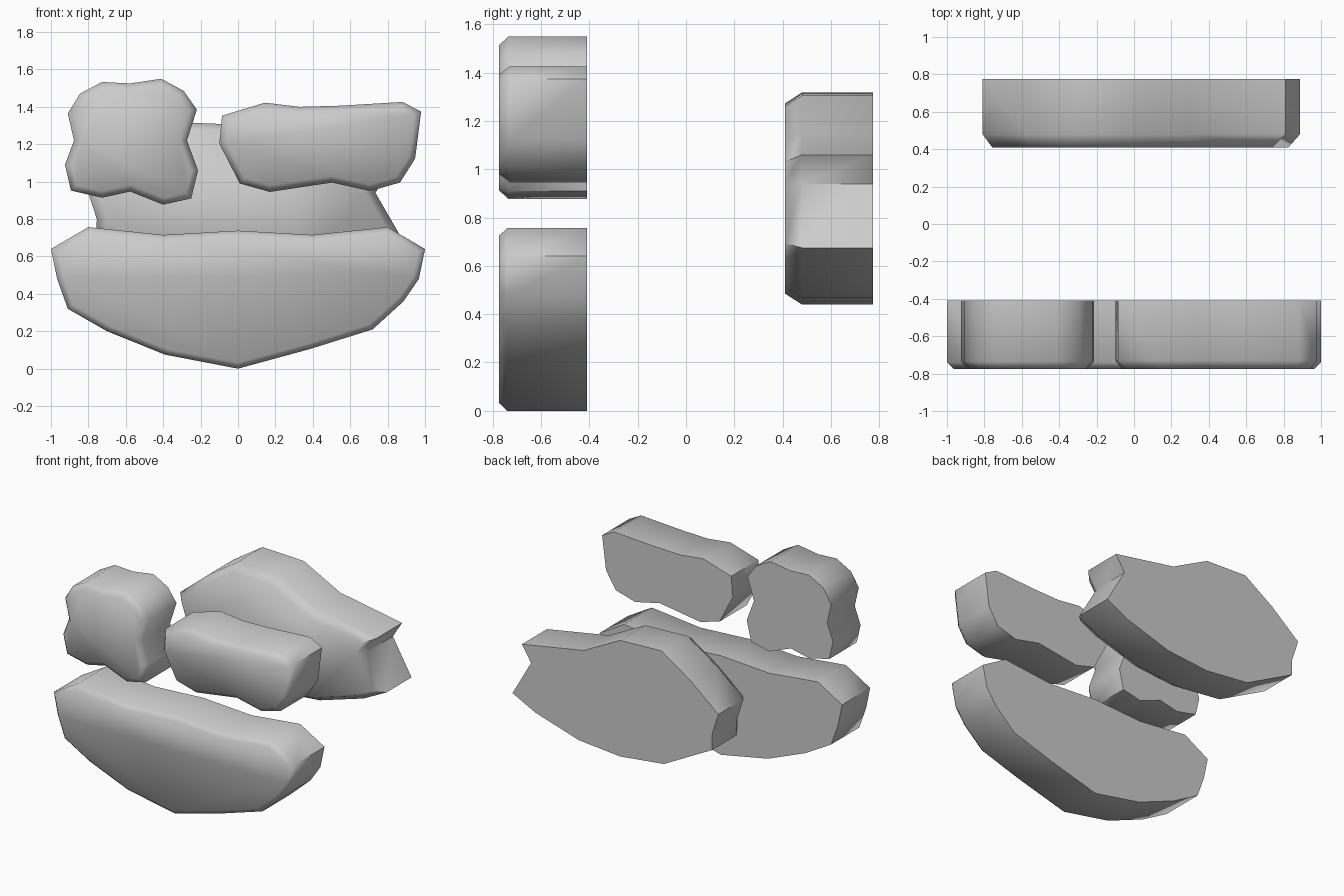
import bpy, bmesh, math
from mathutils import Vector

if "Cube" in bpy.data.objects:
    bpy.data.objects.remove(bpy.data.objects["Cube"])


def inset_loop(pts, d):
    """Move a closed outline inward by d with mitred corners."""
    n = len(pts)
    vs = [Vector(p) for p in pts]
    area = sum(vs[i].x * vs[(i + 1) % n].y - vs[(i + 1) % n].x * vs[i].y for i in range(n))
    sgn = 1 if area > 0 else -1
    out = []
    for i in range(n):
        e1 = (vs[i] - vs[i - 1]).normalized()
        e2 = (vs[(i + 1) % n] - vs[i]).normalized()
        n1 = Vector((-e1.y, e1.x)) * sgn
        n2 = Vector((-e2.y, e2.x)) * sgn
        m = (n1 + n2).normalized()
        out.append(vs[i] + m * d / max(0.6, m.dot(n1)))
    return out


def slab(name, pts, y_front, y_back, inset, depth):
    """Extruded outline with a chamfered front rim and a flat back."""
    bm = bmesh.new()
    rings = []
    for loop, y in ((pts, y_back), (pts, y_front + depth), (inset_loop(pts, inset), y_front)):
        rings.append([bm.verts.new((p[0], y, p[1])) for p in loop])
    n = len(pts)
    for a, b in zip(rings, rings[1:]):
        for i in range(n):
            j = (i + 1) % n
            bm.faces.new((a[i], a[j], b[j], b[i]))
    bm.faces.new(rings[0])
    bm.faces.new(rings[-1])
    bmesh.ops.recalc_face_normals(bm, faces=bm.faces)
    me = bpy.data.meshes.new(name)
    bm.to_mesh(me)
    bm.free()
    ob = bpy.data.objects.new(name, me)
    bpy.context.collection.objects.link(ob)
    bpy.ops.object.select_all(action='DESELECT')
    ob.select_set(True)
    bpy.context.view_layer.objects.active = ob
    bpy.ops.object.shade_smooth_by_angle(angle=math.radians(60))
    return ob


# Wide bowl-shaped slab at the front bottom
bowl = [(-1, .64), (-.80, .757), (-.40, .715), (0, .738), (.40, .715), (.80, .757),
        (1, .64), (.967, .48), (.885, .36), (.72, .21), (.385, .105), (0, 0),
        (-.39, .075), (-.70, .20), (-.91, .32), (-.967, .48)]
slab("front_lower_slab", bowl, -.775, -.41, .032, .035)

# Lobed block, upper left
lobed = [(-.845, 1.47), (-.727, 1.533), (-.577, 1.525), (-.41, 1.55), (-.29, 1.485),
         (-.22, 1.385), (-.273, 1.22), (-.214, 1.06), (-.25, .91), (-.40, .877),
         (-.577, .947), (-.727, .914), (-.893, .952), (-.925, 1.09), (-.877, 1.22),
         (-.91, 1.364)]
slab("front_upper_left_block", lobed, -.775, -.41, .035, .04)

# Long block, upper right
long_block = [(-.085, 1.353), (.144, 1.422), (.33, 1.40), (.545, 1.406), (.88, 1.426),
              (.979, 1.374), (.947, 1.123), (.866, .995), (.706, .95), (.503, .995),
              (.17, .945), (.01, .99), (-.10, 1.203)]
slab("front_upper_right_block", long_block, -.775, -.41, .035, .045)

# Large notched slab at the back
back = [(-.34, 1.318), (0, 1.305), (.30, 1.15), (.81, 1.06), (.735, .94), (.888, .675),
        (.70, .58), (.34, .47), (0, .44), (-.36, .48), (-.757, .69), (-.755, .80),
        (-.81, .97), (-.58, 1.16)]
slab("back_slab", back, .41, .775, .045, .07)
